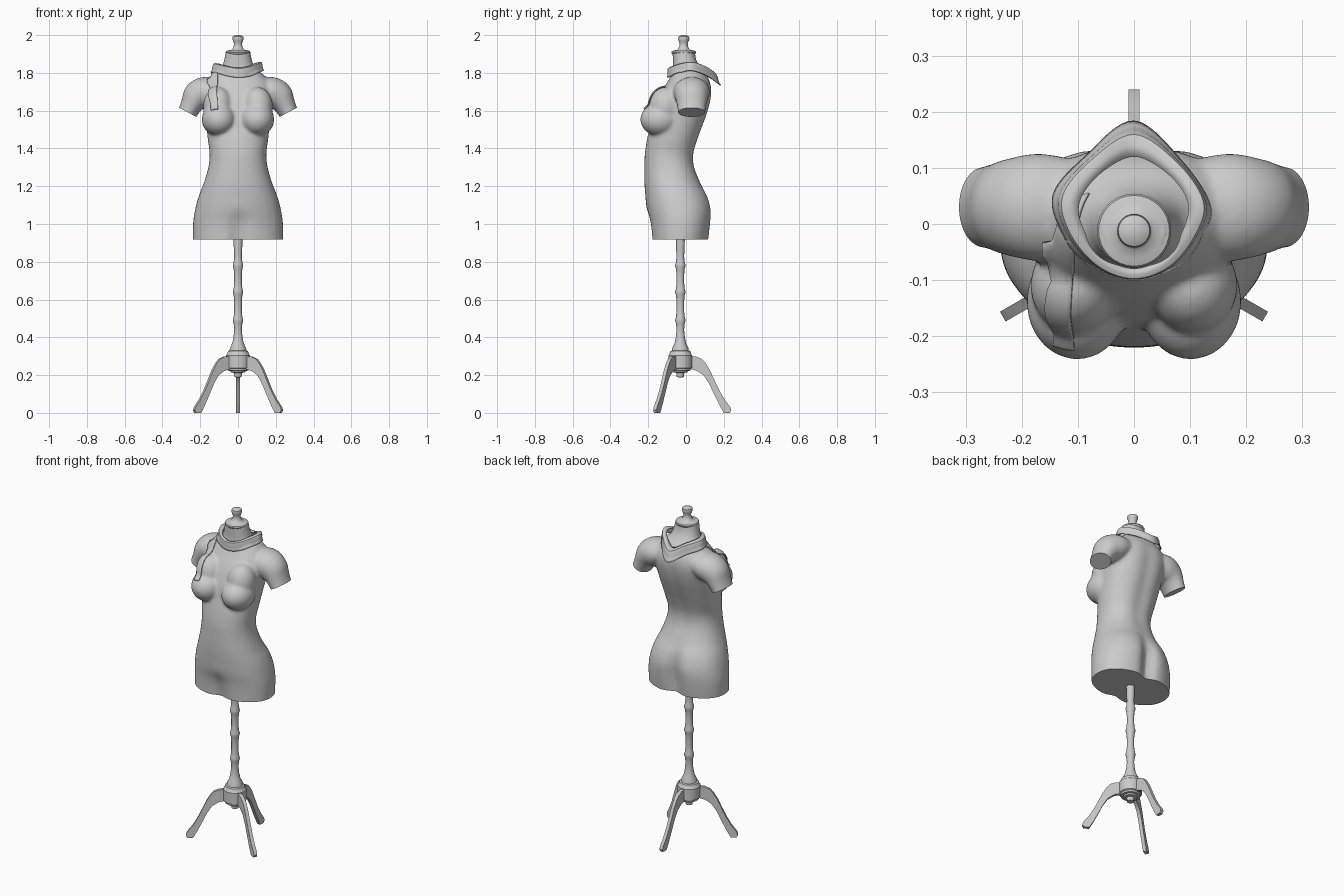
import bpy, bmesh, math
from mathutils import Vector

if "Cube" in bpy.data.objects:
    bpy.data.objects.remove(bpy.data.objects["Cube"])


def catmull(keys, n, closed=False):
    """Smooth interpolation through tuples of any length."""
    m, out = len(keys), []
    for i in range(m if closed else m - 1):
        def key(j):
            return keys[j % m] if closed else keys[max(0, min(m - 1, j))]
        a, b, c, d = key(i - 1), key(i), key(i + 1), key(i + 2)
        for k in range(n):
            t = k / n
            out.append(tuple(0.5 * (2 * q + (r - p) * t + (2 * p - 5 * q + 4 * r - s) * t * t
                                    + (3 * q - p - 3 * r + s) * t ** 3)
                             for p, q, r, s in zip(a, b, c, d)))
    return out if closed else out + [tuple(keys[-1])]


def finish(name, bm):
    bmesh.ops.recalc_face_normals(bm, faces=bm.faces)
    me = bpy.data.meshes.new(name)
    bm.to_mesh(me)
    bm.free()
    ob = bpy.data.objects.new(name, me)
    bpy.context.collection.objects.link(ob)
    return ob


def loft(bm, rings, wrap=True, caps=True):
    vs = [[bm.verts.new(p) for p in r] for r in rings]
    n = len(vs[0])
    for a, b in zip(vs, vs[1:]):
        for i in range(n if wrap else n - 1):
            j = (i + 1) % n
            bm.faces.new((a[i], a[j], b[j], b[i]))
    if caps:
        bm.faces.new(vs[0][::-1])
        bm.faces.new(vs[-1])


def lathe(name, profile, y, n=32):
    bm = bmesh.new()
    loft(bm, [[(r * math.cos(2 * math.pi * i / n), y + r * math.sin(2 * math.pi * i / n), z)
               for i in range(n)] for r, z in profile])
    return finish(name, bm)


# --- Torso: body loft, arm stumps and bust fused together ---
# z, half width, front y, back y, front groove, back groove
SECTIONS = [
    (.88, .238, -.182, .120, .030, .030), (1.0, .238, -.192, .136, .016, .040),
    (1.08, .226, -.207, .139, 0, .034), (1.15, .207, -.215, .118, 0, .018),
    (1.22, .180, -.220, .078, 0, .004), (1.30, .157, -.220, .048, 0, .006),
    (1.37, .150, -.218, .045, 0, .008), (1.45, .160, -.206, .068, 0, .010),
    (1.52, .167, -.190, .094, 0, .010), (1.60, .175, -.172, .122, 0, .010),
    (1.68, .185, -.140, .138, 0, .008), (1.74, .175, -.105, .133, 0, .004),
    (1.79, .135, -.078, .108, 0, 0), (1.83, .088, -.070, .075, 0, 0),
    (1.87, .073, -.070, .054, 0, 0), (1.92, .064, -.072, .046, 0, 0)]


def body_ring(z, w, yf, yb, gf, gb, n=64):
    ring, mid = [], (yf + yb) / 2
    for i in range(n):
        a = 2 * math.pi * i / n
        c, s = math.cos(a), math.sin(a)
        x = w * math.copysign(abs(c) ** .9, c)
        y = mid + (yb - yf) / 2 * math.copysign(abs(s) ** .9, s)
        dent = math.exp(-(x / .045) ** 2)
        y += -gb * dent if s > 0 else gf * dent
        ring.append((x, y, z))
    return ring


bm = bmesh.new()
loft(bm, [body_ring(*k) for k in catmull(SECTIONS, 5)])
# x, z, radius in the arm plane, radius in y
ARM = [(.08, 1.715, .05, .08), (.165, 1.702, .079, .096), (.215, 1.675, .080, .088),
       (.245, 1.632, .060, .078), (.272, 1.58, .051, .072), (.315, 1.50, .051, .072)]
for side in (-1, 1):
    path, rings = catmull(ARM, 4), []
    for i, (x, z, r, ry) in enumerate(path):
        p, q = path[max(i - 1, 0)], path[min(i + 1, len(path) - 1)]
        d = Vector((q[0] - p[0], q[1] - p[1])).normalized()
        rings.append([(side * (x - d.y * r * math.cos(t)), .03 + ry * math.sin(t),
                       z + d.x * r * math.cos(t))
                      for t in (2 * math.pi * k / 32 for k in range(32))])
    loft(bm, rings)
    for centre, size in (((.101, -.138, 1.553), (.091, .104, .088)),
                         ((.105, -.110, 1.620), (.080, .085, .105))):
        ball = bmesh.ops.create_uvsphere(bm, u_segments=32, v_segments=16, radius=1)["verts"]
        for v in ball:
            v.co = Vector((side * centre[0] + v.co.x * size[0], centre[1] + v.co.y * size[1],
                           centre[2] + v.co.z * size[2]))
torso = finish("torso", bm)
mod = torso.modifiers.new("fuse", "REMESH")
mod.mode, mod.voxel_size = "VOXEL", .008
mod = torso.modifiers.new("soften", "SMOOTH")
mod.factor, mod.iterations = .5, 10

# Flat cuts at hem and sleeves
bm = bmesh.new()
bm.from_object(torso, bpy.context.evaluated_depsgraph_get())
torso.modifiers.clear()


def cut(inside, co, no):
    vs = {v for v in bm.verts if inside(v.co)}
    geom = list(vs) + [e for e in bm.edges if all(v in vs for v in e.verts)] \
        + [f for f in bm.faces if all(v in vs for v in f.verts)]
    res = bmesh.ops.bisect_plane(bm, geom=geom, plane_co=co, plane_no=no, clear_outer=True)
    edges = [e for e in res["geom_cut"] if isinstance(e, bmesh.types.BMEdge)]
    bmesh.ops.holes_fill(bm, edges=edges, sides=0)


cut(lambda p: True, (0, 0, .918), (0, 0, -1))
for side in (-1, 1):
    cut(lambda p: p.x * side > .2 and p.z > 1.45, (side * .268, 0, 1.592), (side * .47, 0, -.88))
bm.to_mesh(torso.data)
bm.free()


# --- Scarf: cowl round the neck and a tail draped on the chest ---
def drape(ob, mode):
    m = ob.modifiers.new("drape", "SHRINKWRAP")
    m.target, m.wrap_mode, m.offset = torso, mode, .006
    m = ob.modifiers.new("cloth", "SOLIDIFY")
    m.thickness, m.offset = .006, 0


OUTER = [(0, -.098, 1.775), (.065, -.078, 1.782), (.115, -.025, 1.802), (.135, .03, 1.812),
         (.085, .11, 1.785), (0, .182, 1.735), (-.085, .12, 1.778), (-.143, .05, 1.80),
         (-.12, -.025, 1.80), (-.065, -.078, 1.785)]
INNER = [(0, -.080, 1.822), (.052, -.060, 1.832), (.088, -.01, 1.848), (.096, .04, 1.85),
         (.06, .09, 1.83), (0, .12, 1.80), (-.06, .09, 1.83), (-.097, .04, 1.845),
         (-.09, -.01, 1.842), (-.052, -.060, 1.832)]
outer, inner = catmull(OUTER, 8, True), catmull(INNER, 8, True)
bm = bmesh.new()
rings = []
for k in range(7):
    t = k / 6
    lift = .014 * math.sin(math.pi * t) - .006 * math.sin(2 * math.pi * t)
    rings.append([Vector(o).lerp(Vector(i), t) + Vector((o[0] * .5, o[1] * .5, lift))
                  * (lift / .014 if lift > 0 else 0) * .15 + Vector((0, 0, lift * .7))
                  for o, i in zip(outer, inner)])
loft(bm, rings, caps=False)
drape(finish("scarf_cowl", bm), "OUTSIDE")

# x left, x right, y, z
TAIL = [(-.135, -.075, .05, 1.82), (-.160, -.098, -.02, 1.81), (-.166, -.108, -.08, 1.76),
        (-.158, -.110, -.14, 1.70), (-.152, -.108, -.19, 1.65), (-.150, -.106, -.225, 1.61)]
bm = bmesh.new()
loft(bm, [[(a + (b - a) * i / 8, y, z) for i in range(9)] for a, b, y, z in catmull(TAIL, 6)],
     wrap=False, caps=False)
drape(finish("scarf_tail", bm), "ABOVE_SURFACE")

# --- Neck cap with finial ---
lathe("neck_cap", [(.05, 1.89), (.064, 1.902), (.066, 1.909), (.063, 1.915), (.05, 1.919),
                   (.034, 1.922), (.029, 1.928), (.023, 1.94), (.021, 1.955), (.026, 1.968),
                   (.030, 1.98), (.028, 1.992), (.018, 1.998), (.004, 2.0)], -.012)

# --- Turned pole with bamboo-like nodes ---
profile = [(.046, .32), (.042, .345), (.030, .37), (.024, .40)]
for node in (.49, .64, .78):
    profile += [(.020, node - .05), (.023, node - .018), (.027, node - .004), (.027, node + .004),
                (.023, node + .018), (.020, node + .05)]
lathe("pole", profile + [(.022, .86), (.024, .93)], -.03, 24)

# --- Hub ---
lathe("hub", [(.010, .188), (.019, .19), (.021, .212), (.038, .214), (.040, .222), (.054, .224),
              (.056, .234), (.063, .238), (.063, .305), (.058, .31), (.053, .327), (.04, .332)],
      -.03)

# --- Three curved legs, profile as radius and z ---
LEG = [(.045, .302), (.085, .298), (.115, .285), (.135, .262), (.157, .225), (.180, .175),
       (.205, .122), (.235, .070), (.264, .032), (.270, .014), (.262, 0), (.230, 0),
       (.205, .045), (.178, .10), (.152, .155), (.125, .197), (.09, .222), (.045, .235)]
for name, deg in (("back_leg", 90), ("left_leg", 210), ("right_leg", 330)):
    a = math.radians(deg)
    c, s = math.cos(a), math.sin(a)
    bm = bmesh.new()
    loft(bm, [[(r * c - h * s, -.03 + r * s + h * c, z) for r, z in LEG] for h in (-.010, .010)])
    finish(name, bm)

# Smooth shading with crisp edges
bpy.ops.object.select_all(action="SELECT")
bpy.context.view_layer.objects.active = torso
bpy.ops.object.shade_smooth_by_angle(angle=math.radians(40))
